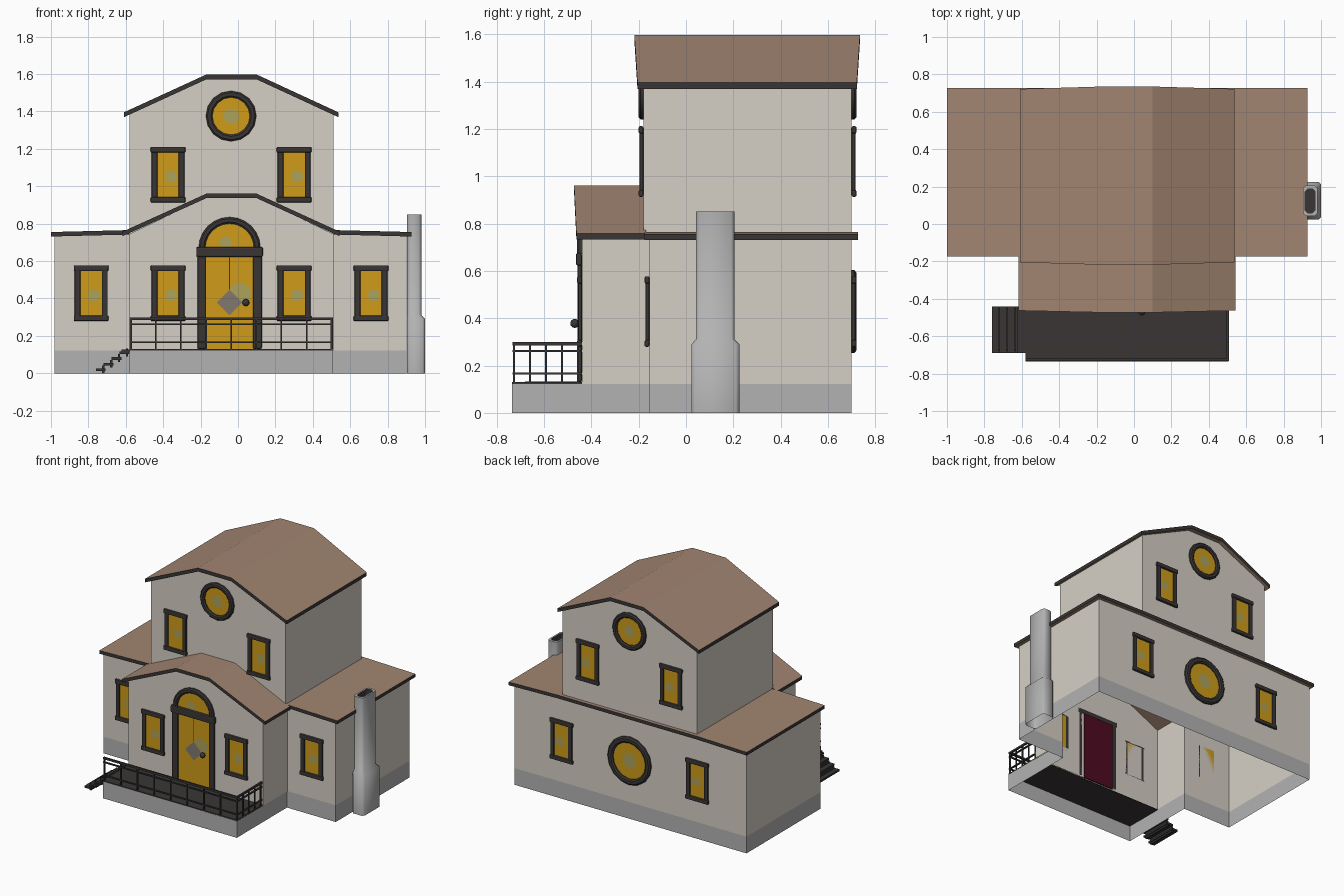
import bpy, bmesh, math

if "Cube" in bpy.data.objects:
    bpy.data.objects.remove(bpy.data.objects["Cube"])

def material(name, r, g, b):
    m = bpy.data.materials.new(name)
    m.diffuse_color = (r, g, b, 1)
    m.use_nodes = True
    m.node_tree.nodes["Principled BSDF"].inputs["Base Color"].default_value = m.diffuse_color
    return m

WALL = material("cream_plaster", .67, .63, .56)
STONE = material("grey_stone", .45, .45, .45)
TRIM = material("dark_trim", .042, .036, .036)
ROOF = material("brown_roof", .36, .235, .165)
GOLD = material("gold_glass", .62, .33, .01)
GLOW = material("olive_glow", .42, .36, .10)
PLATE = material("door_plate_grey", .22, .19, .16)
RED = material("dark_red", .08, .003, .015)
CX = -.037          # centre line of the house
XL, XR = -.58, .51  # sides of the upper storey and front wing


def mesh(name, verts, faces, mats, rule=None, smooth=None):
    me = bpy.data.meshes.new(name)
    me.from_pydata(verts, [], faces)
    ob = bpy.data.objects.new(name, me)
    bpy.context.collection.objects.link(ob)
    for m in mats:
        me.materials.append(m)
    if rule:
        for p in me.polygons:
            p.material_index = rule(p)
    if smooth:
        bpy.context.view_layer.objects.active = ob
        ob.select_set(True)
        bpy.ops.object.shade_smooth_by_angle(angle=math.radians(smooth))
        ob.select_set(False)
    return ob


def boxes(name, items, mat, bevel=0):
    """Several boxes (x0, x1, y0, y1, z0, z1) in one object."""
    v, f = [], []
    for x0, x1, y0, y1, z0, z1 in items:
        y0, y1 = sorted((y0, y1))
        b = len(v)
        v += [(x, y, z) for z in (z0, z1) for x, y in ((x0, y0), (x1, y0), (x1, y1), (x0, y1))]
        f += [[b + i for i in q] for q in ((3, 2, 1, 0), (4, 5, 6, 7), (0, 1, 5, 4),
                                           (1, 2, 6, 5), (2, 3, 7, 6), (3, 0, 4, 7))]
    ob = mesh(name, v, f, [mat])
    if bevel:
        m = ob.modifiers.new("bevel", 'BEVEL')
        m.width, m.segments = bevel, 2
    return ob


def band(name, outline, z0, z1, mat):
    """Open wall band along a closed outline."""
    n = len(outline)
    v = [(x, y, z) for z in (z0, z1) for x, y in outline]
    return mesh(name, v, [(i, (i + 1) % n, (i + 1) % n + n, i + n) for i in range(n)], [mat])


def plate(name, pts, y, s, mat):
    """Flat polygon of (x, z) points facing s along y."""
    v = [(x, y, z) for x, z in pts]
    return mesh(name, v if s < 0 else v[::-1], [list(range(len(v)))], [mat])


def circle(cx, cz, r, n=16, arc=2 * math.pi):
    full = arc > 6
    return [(cx + r * math.cos(arc * i / n), cz + r * math.sin(arc * i / n))
            for i in range(n if full else n + 1)]


def ring(name, cx, cz, ro, ri, y, s, n=16, arc=2 * math.pi):
    """Round or arched frame with a chamfered section."""
    full = arc > 6
    e = (ro - ri) * .25
    sec = [(ro, 0), (ro, .012), (ro - e, .02), (ri + e, .02), (ri, .012), (ri, 0)]
    v = []
    for i in range(n if full else n + 1):
        a = arc * i / n
        v += [(cx + r * math.cos(a), y + s * d, cz + r * math.sin(a)) for r, d in sec]
    k, t = len(sec), len(v)
    f = []
    for i in range(n):
        for j in range(k - 1):
            q = [i * k + j, i * k + j + 1, (i + 1) * k + j + 1, (i + 1) * k + j]
            q = [a % t for a in q]
            f.append(q if s > 0 else q[::-1])
    return mesh(name, v, f, [TRIM], smooth=35)


def window(name, x, z, y, s):
    o = y + s * .016
    boxes(name + "_frame", [(x - .088, x - .057, y, o, z - .13, z + .13),
                            (x + .057, x + .088, y, o, z - .13, z + .13),
                            (x - .093, x + .093, y, y + s * .02, z + .118, z + .149),
                            (x - .093, x + .093, y, y + s * .02, z - .149, z - .12)], TRIM, .006)
    boxes(name + "_glass", [(x - .06, x + .06, y, y + s * .005, z - .125, z + .125)], GOLD)
    plate(name + "_glow", circle(x + .015, z - .01, .033, 12), y + s * .007, s, GLOW)


def round_window(name, z, ro, ri, y, s):
    ring(name + "_frame", CX, z, ro, ri, y, s)
    plate(name + "_glass", circle(CX, z, ri + .005), y + s * .005, s, GOLD)
    plate(name + "_glow", circle(CX, z, ri * .42, 12), y + s * .007, s, GLOW)


def roof(name, prof, yf, yb, t=.025, lean=0):
    """Bent slab; prof is (x, top z). Inner points lean out over the ends."""
    v = []
    for i, (x, z) in enumerate(prof):
        d = lean if 0 < i < len(prof) - 1 else 0
        v += [(x, yf - d, z), (x, yb + d, z), (x, yb + d, z - t), (x, yf - d, z - t)]
    f = [(0, 1, 2, 3)]
    for i in range(0, 4 * (len(prof) - 1), 4):
        f += [(i + j, i + 4 + j, i + 4 + (j + 1) % 4, i + (j + 1) % 4) for j in range(4)]
    e = len(v) - 4
    f.append((e + 3, e + 2, e + 1, e))
    return mesh(name, v, f, [ROOF, TRIM], lambda p: 0 if abs(p.normal.z) > .4 else 1)


# Walls: stone base around house and porch, plaster ground floor
back = [(.90, -.155), (.90, .70), (-.98, .70), (-.98, -.155)]
band("stone_base", back + [(XL, -.155), (XL, -.735), (.505, -.735), (.505, -.155)], 0, .122, STONE)
band("ground_floor_walls", back + [(XL, -.155), (XL, -.44), (XR, -.44), (XR, -.155)], .122, .745, WALL)
band("upper_walls", [(XL, -.18), (XR, -.18), (XR, .70), (XL, .70)], .745, 1.385, WALL)
for nm, y, s, z in (("wing_gable", -.44, -1, .745), ("upper_front_gable", -.18, -1, 1.385),
                    ("upper_back_gable", .70, 1, 1.385)):
    plate(nm, [(XL, z), (XR, z), (.10, z + .195), (-.17, z + .195)], y, s, WALL)

# Roofs
roof("upper_roof", [(-.61, 1.395), (-.17, 1.597), (.10, 1.597), (.537, 1.395)], -.205, .722, .026, .013)
roof("lower_roof", [(-1.0, .755), (-.6, .765), (.53, .765), (.927, .755)], -.175, .727, .024)
roof("wing_roof", [(-.617, .757), (-.17, .96), (.10, .96), (.543, .757)], -.463, -.17, .024, .01)

# Windows
for i, dx in enumerate((-.337, .337)):
    window(f"wing_window_{i}", CX + dx, .428, -.44, -1)
    window(f"upper_front_window_{i}", CX + dx, 1.062, -.18, -1)
    window(f"upper_back_window_{i}", CX + dx, 1.062, .70, 1)
    window(f"side_front_window_{i}", CX + dx * 2.22, .428, -.155, -1)
    window(f"lower_back_window_{i}", CX + dx * 1.63, .428, .70, 1)
round_window("upper_front_round", 1.375, .135, .10, -.18, -1)
round_window("upper_back_round", 1.375, .135, .10, .70, 1)
round_window("lower_back_round", .428, .175, .132, .70, 1)

# Door with arched fanlight
D = CX - .008
boxes("door_frame", [(D - .172, D - .125, -.44, -.458, .13, .64),
                     (D + .125, D + .172, -.44, -.458, .13, .64),
                     (D - .178, D + .178, -.44, -.465, .622, .675)], TRIM, .008)
boxes("door", [(D - .127, D + .127, -.44, -.446, .13, .63)], GOLD)
boxes("door_inside", [(D - .125, D + .125, -.437, -.43, .125, .63)], RED)
ring("fanlight_frame", D, .67, .165, .13, -.44, -1, 12, math.pi)
plate("fanlight_glass", circle(D, .67, .133, 12, math.pi), -.446, -1, GOLD)
plate("fanlight_glow", circle(D - .02, .70, .033, 12), -.448, -1, GLOW)
plate("door_glow", circle(D + .055, .425, .06, 16), -.4475, -1, GLOW)
plate("door_diamond", circle(D, .378, .068, 4), -.449, -1, PLATE)
boxes("door_seam", [(D - .002, D + .002, -.44, -.4472, .44, .62)], TRIM)
bpy.ops.mesh.primitive_uv_sphere_add(segments=12, ring_count=8, radius=.019, location=(.042, -.47, .378))
knob = bpy.context.object
knob.name = "door_knob"
knob.data.materials.append(TRIM)
bpy.ops.object.shade_smooth_by_angle(angle=math.radians(60))
knob.select_set(False)

# Porch deck, stairs and railing
boxes("porch_deck", [(XL, .505, -.735, -.44, .118, .13)], TRIM)
steps = []
for i in range(4):
    x, z = -.76 + .042 * i, .012 + .03 * i
    steps += [(x, x + .052, -.69, -.44, z, z + .014), (x + .034, x + .046, -.68, -.45, max(0, z - .012), z + .03)]
boxes("stairs", steps + [(-.622, XL, -.69, -.44, .112, .126)], TRIM)
rails = []
for z, h in ((.285, .014), (.258, .008), (.162, .008)):
    rails += [(XL, .507, -.732, -.72, z, z + h), (.495, .507, -.732, -.44, z, z + h)]
for i in range(9):
    x, w = XL + .006 + i * .1344, .006 if i % 8 == 0 else .004
    rails.append((x - w, x + w, -.73, -.722, .13, .295))
for i in range(1, 5):
    y = -.726 + i * .0675
    rails.append((.497, .505, y - .004, y + .004, .13, .295))
boxes("porch_railing", rails, TRIM)


# Chimney: chamfered rings lofted upward, then down into the flue
v, f = [], []
for x0, x1, y0, y1, z in ((.903, 1, .023, .225, 0), (.903, 1, .023, .225, .29), (.903, .98, .043, .205, .312),
                          (.903, .98, .043, .205, .85), (.915, .968, .06, .188, .85), (.915, .968, .06, .188, .79)):
    c = .014
    v += [(x, y, z) for x, y in ((x0 + c, y0), (x1 - c, y0), (x1, y0 + c), (x1, y1 - c),
                                 (x1 - c, y1), (x0 + c, y1), (x0, y1 - c), (x0, y0 + c))]
for r in range(5):
    f += [(r * 8 + i, r * 8 + (i + 1) % 8, r * 8 + 8 + (i + 1) % 8, r * 8 + 8 + i) for i in range(8)]
f.append(tuple(range(40, 48)))
mesh("chimney", v, f, [STONE, TRIM], lambda p: 1 if p.index >= 32 else 0, smooth=50)
